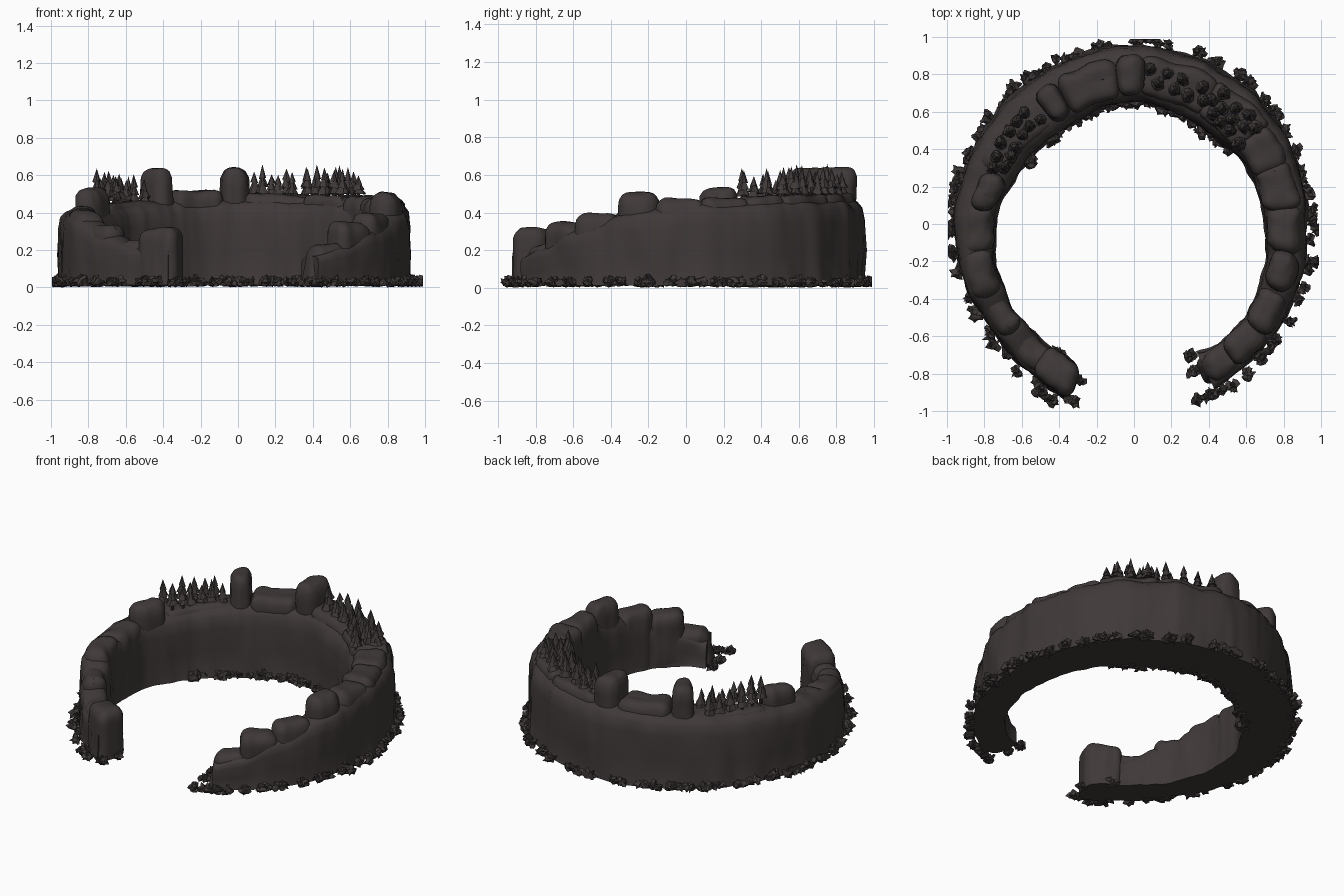
import bpy, bmesh, math, random
from mathutils import Vector, noise

if "Cube" in bpy.data.objects:
    bpy.data.objects.remove(bpy.data.objects["Cube"])

random.seed(4)
mat = bpy.data.materials.new("dark brown stone")
mat.diffuse_color = (0.050, 0.040, 0.040, 1)
mat.use_nodes = True
mat.node_tree.nodes["Principled BSDF"].inputs["Base Color"].default_value = mat.diffuse_color

# ring outline: angle in degrees, inner radius, outer radius, wall height
RING = [(-66, .765, .985, .17), (-55, .78, .97, .21), (-40, .775, .95, .31), (-20, .74, .935, .40),
        (0, .70, .92, .45), (25, .68, .93, .46), (50, .63, .94, .47), (90, .65, .95, .48),
        (125, .63, .94, .46), (150, .67, .94, .44), (180, .74, .96, .42), (200, .775, .955, .38),
        (220, .79, .945, .28), (235, .79, .965, .22), (249, .82, 1.0, .22)]


def ring(a):
    a = min(max(a, RING[0][0]), RING[-1][0])
    for p, q in zip(RING, RING[1:]):
        if a <= q[0]:
            t = (a - p[0]) / (q[0] - p[0])
            t = t * t * (3 - 2 * t)
            return [p[i] + (q[i] - p[i]) * t for i in (1, 2, 3)]


def polar(a, r, z):
    return Vector((r * math.cos(math.radians(a)), r * math.sin(math.radians(a)), z))


def roughen(p, amount):
    # weathering, stretched vertically so that the cliffs look streaked
    n = noise.noise(Vector((p.x * 7, p.y * 7, p.z * 4)))
    n += .4 * noise.noise(Vector((p.x * 20, p.y * 20, p.z * 8 + 5)))
    return n * amount


def finish(bm, name, angle):
    bmesh.ops.recalc_face_normals(bm, faces=bm.faces[:])
    me = bpy.data.meshes.new(name)
    bm.to_mesh(me)
    bm.free()
    me.materials.append(mat)
    ob = bpy.data.objects.new(name, me)
    bpy.context.collection.objects.link(ob)
    if angle:
        bpy.ops.object.select_all(action='DESELECT')
        ob.select_set(True)
        bpy.context.view_layer.objects.active = ob
        bpy.ops.object.shade_smooth_by_angle(angle=math.radians(angle))
    return ob


# curved cliff wall swept round the ring
PROFILE = [(-.04, 0), (0, .12), (.0, .4), (.01, .72), (.05, .87), (.14, .95), (.3, .99), (.5, 1),
           (.7, .99), (.86, .95), (.95, .88), (.99, .74), (1, .4), (1.0, .12), (1.04, 0)]
bm = bmesh.new()
rows = []
N = 210
for i in range(N + 1):
    a = -64 + 312 * i / N
    ri, ro, h = ring(a)
    row = []
    for t, z in PROFILE:
        p = polar(a, ri + (ro - ri) * t, .012 + (h - .012) * z)
        k = roughen(p, .018)
        p = polar(a, ri + (ro - ri) * t + k * (1 if t > .5 else -1), p.z + (k * .6 if z > .8 else 0))
        row.append(bm.verts.new(p))
    rows.append(row)
M = len(PROFILE)
for r, s in zip(rows, rows[1:]):
    for j in range(M):
        k = (j + 1) % M
        bm.faces.new((r[j], r[k], s[k], s[j]))
bm.faces.new(rows[0])
bm.faces.new(rows[-1])
finish(bm, "cliff_wall", 45)


def rock(name, a0, a1, inset_in, inset_out, h, rnd=.05, flare=.0):
    """Rounded block bent along the ring."""
    bm = bmesh.new()
    bmesh.ops.create_cube(bm, size=2)
    bmesh.ops.subdivide_edges(bm, edges=bm.edges[:], cuts=11, use_grid_fill=True)
    am = (a0 + a1) / 2
    h -= .014
    ri, ro, _ = ring(am)
    ri, ro = ri + inset_in, ro - inset_out
    rm, w = (ri + ro) / 2, (ro - ri) / 2
    s = Vector((math.radians(a1 - a0) / 2 * rm, w, h / 2))
    rnd = min(rnd, s.x * .9, s.y * .9)
    tilt = random.uniform(-.08, .08)
    for v in bm.verts:
        p = Vector((v.co.x * s.x, v.co.y * s.y, v.co.z * s.z))
        c = Vector((max(-s.x + rnd, min(s.x - rnd, p.x)), max(-s.y + rnd, min(s.y - rnd, p.y)),
                    min(s.z - rnd, p.z)))
        d = p - c
        if d.length > 1e-6:
            p = c + d.normalized() * rnd
        z = p.z + s.z
        f = 1 + flare * max(0.0, 1 - z / h) ** 1.3
        a = am + math.degrees(p.x * f / rm)
        # follow the local radius of the ring
        qi, qo, _ = ring(a)
        mid = (qi + inset_in + qo - inset_out) / 2
        y = p.y * (1 + (f - 1) * .3)
        q = polar(a, mid + y, .012 + z)
        k = roughen(q, .018)
        q = polar(a, mid + y + k * (1 if p.y > 0 else -1),
                  q.z + ((k * .6 + tilt * p.x) * z / h if z > .02 else 0))
        v.co = q
    finish(bm, name, 50)


# stepped blocks: start angle, end angle, inner inset, outer inset, height, rounding, flare
ROCKS = [(-64, -50, .01, .02, .23, .06, .30), (-54, -39, .0, .015, .35, .06, .15),
         (-41, -25, .0, .015, .405, .06, .12), (-25, -10, .01, .03, .51, .07, .15),
         (-11, 8, .005, .02, .475, .07, .05), (5, 24, .01, .03, .485, .06, .02),
         (20, 38, .01, .04, .49, .06, .02), (36, 60, .04, .05, .495, .04, .02),
         (58, 88, .04, .05, .50, .05, .0), (96, 119, .03, .06, .52, .06, .05),
         (119.5, 128, .05, .06, .645, .055, .5), (128, 160, .04, .06, .455, .05, .0),
         (160, 175, .015, .08, .54, .07, .1), (172, 191, .005, .04, .43, .07, .03),
         (188, 207, .005, .02, .41, .07, .05), (204, 222, .005, .015, .335, .07, .05),
         (219, 238, .005, .01, .255, .06, .02), (235, 250, -.015, .0, .315, .06, .03),
         (86, 96.5, .04, .05, .64, .06, .4)]
for i, r in enumerate(ROCKS):
    rock("rock_block_%02d" % (i + 1), *r)


# conifers made of stacked cones
def tree(name, a, r, z, h):
    bm = bmesh.new()
    base = polar(a, r, z)
    for k, (lo, hi, rad) in enumerate(((.04, .5, .038), (.28, .75, .031), (.54, 1, .021))):
        n = 9
        tip = bm.verts.new(base + Vector((0, 0, hi * h)))
        low = bm.verts.new(base + Vector((0, 0, lo * h + .008)))
        loop = []
        for j in range(n):
            t = 2 * math.pi * (j + .3 * k) / n
            q = rad * random.uniform(.75, 1.15)
            loop.append(bm.verts.new(base + Vector((q * math.cos(t), q * math.sin(t),
                                                    lo * h + random.uniform(-.008, .006)))))
        for j in range(n):
            bm.faces.new((loop[j], loop[(j + 1) % n], tip))
            bm.faces.new((loop[(j + 1) % n], loop[j], low))
    trunk = bmesh.ops.create_cone(bm, segments=6, radius1=.008, radius2=.008, depth=.05, cap_ends=True)
    for v in trunk["verts"]:
        v.co += base + Vector((0, 0, -.015))
    finish(bm, name, 0)


# tree groups: first angle, last angle, step, radii, ground height at the first and last angle
GROUPS = [(38, 56, 5.6, (.71, .77, .835), .495, .495), (61, 82, 6.5, (.755, .82), .495, .495),
          (132, 158, 4.8, (.755, .825), .44, .49)]
count = 0
for a0, a1, step, radii, z0, z1 in GROUPS:
    a = a0
    while a <= a1:
        for j, r in enumerate(radii):
            count += 1
            tree("conifer_%02d" % count, a + (j % 2) * step / 2 + random.uniform(-.8, .8),
                 r + random.uniform(-.015, .015), z0 + (z1 - z0) * (a - a0) / (a1 - a0),
                 random.uniform(.10, .165))
        a += step


# ragged shrubs along the foot of the cliff
def shrub(name, a, r, size):
    bm = bmesh.new()
    for _ in range(random.choice((2, 3))):
        c = polar(a + random.uniform(-2, 2), r + random.uniform(-.012, .012), .028)
        new = bmesh.ops.create_icosphere(bm, subdivisions=2, radius=1)["verts"]
        for v in new:
            k = size * random.choice((.5, .7, .8, .95, 1.35))
            p = c + v.co * k
            p.z = max(p.z, random.uniform(0, .012))
            p.x, p.y = max(-.995, min(.99, p.x)), max(-.99, min(.99, p.y))
            v.co = p
    finish(bm, name, 0)


a, count = -62, 0
while a < 246:
    count += 1
    shrub("outer_shrub_%02d" % count, a, ring(a)[1] + random.uniform(.0, .04),
          random.uniform(.026, .036))
    a += random.uniform(3.6, 8)
a, count = 38, 0
while a < 150:
    count += 1
    shrub("inner_shrub_%02d" % count, a, ring(a)[0] - random.uniform(-.012, .012),
          random.uniform(.026, .038))
    a += random.uniform(3.5, 7.5)
# shrubs at the two ends of the wall and the right edge
for i, (x, y) in enumerate(((.31, -.70), (.30, -.80), (.36, -.93), (.42, -.90), (-.30, -.83), (-.40, -.70),
                            (-.42, -.945), (-.33, -.955), (-.50, -.90), (.965, .0), (.96, -.2))):
    shrub("edge_shrub_%d" % (i + 1), math.degrees(math.atan2(y, x)), math.hypot(x, y), .03)
